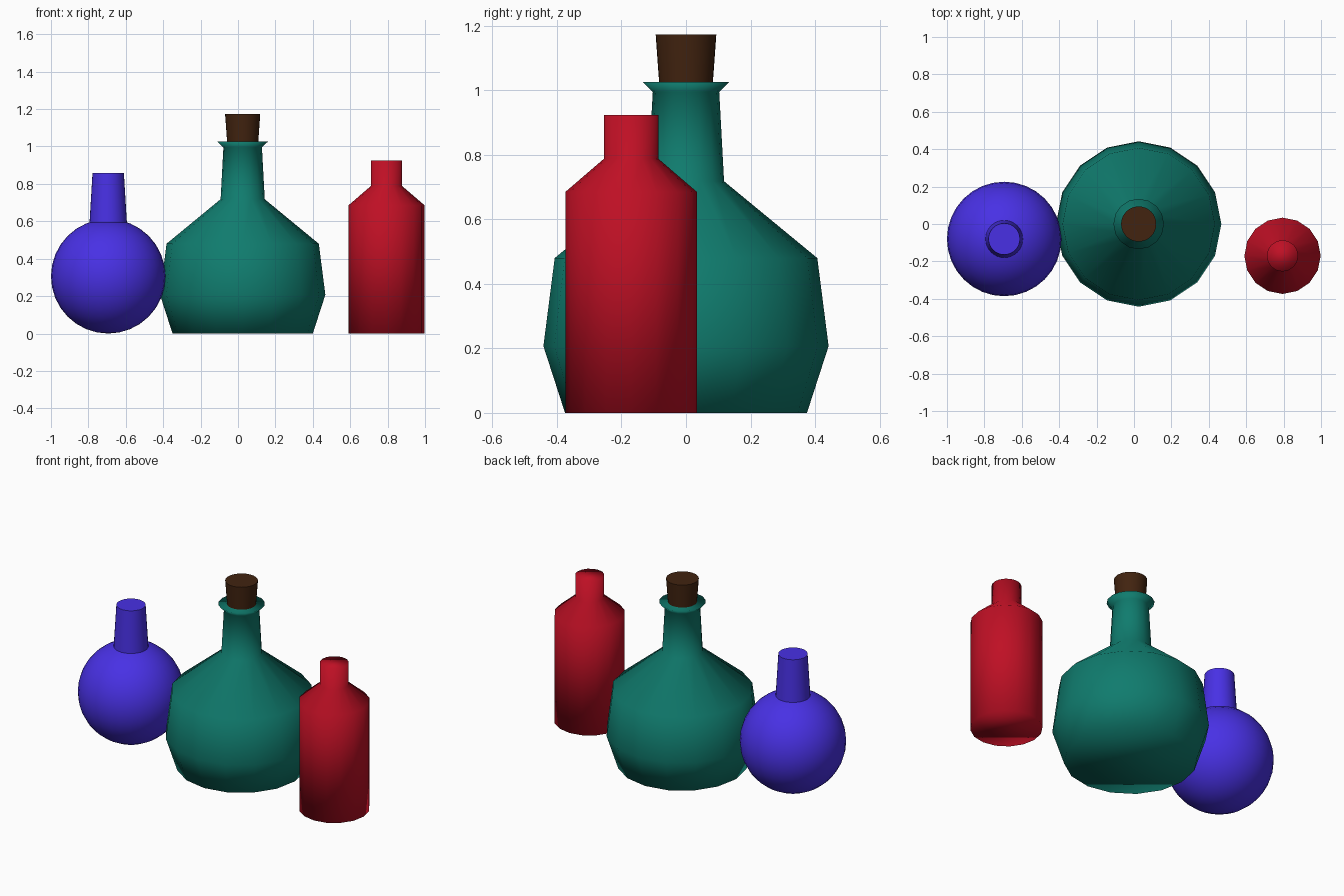
import bpy, bmesh
from math import cos, sin, pi, radians

cube = bpy.data.objects.get("Cube")
if cube:
    bpy.data.objects.remove(cube, do_unlink=True)


def make_material(name, rgb):
    mat = bpy.data.materials.new(name)
    mat.use_nodes = True
    mat.diffuse_color = (*rgb, 1)
    mat.node_tree.nodes["Principled BSDF"].inputs["Base Color"].default_value = (*rgb, 1)
    return mat


def lathe(name, profile, centre, sides, mat, sharp_angle=180):
    """Turn a (radius, height) profile into a closed solid."""
    bm = bmesh.new()
    rings = []
    for r, z in profile:
        rings.append([bm.verts.new((r * cos(2 * pi * i / sides), r * sin(2 * pi * i / sides), z))
                      for i in range(sides)])
    for low, high in zip(rings, rings[1:]):
        for i in range(sides):
            j = (i + 1) % sides
            bm.faces.new((low[i], low[j], high[j], high[i]))
    bm.faces.new(rings[0][::-1])
    bm.faces.new(rings[-1])
    mesh = bpy.data.meshes.new(name)
    bm.to_mesh(mesh)
    bm.free()
    obj = bpy.data.objects.new(name, mesh)
    obj.location = (*centre, 0)
    bpy.context.collection.objects.link(obj)
    finish(obj, mat, sharp_angle)
    return obj


def finish(obj, mat, sharp_angle):
    obj.data.materials.append(mat)
    bpy.ops.object.select_all(action='DESELECT')
    obj.select_set(True)
    bpy.context.view_layer.objects.active = obj
    if sharp_angle < 180:
        bpy.ops.object.shade_smooth_by_angle(angle=radians(sharp_angle))
    else:
        bpy.ops.object.shade_smooth()


teal = make_material("teal glass", (0.005, 0.2, 0.155))
red = make_material("red glass", (0.52, 0.005, 0.018))
violet = make_material("violet glass", (0.065, 0.03, 0.78))
brown = make_material("brown cork", (0.054, 0.017, 0.005))

# Large squat flask with flared lip
flask_at = (0.025, 0)
lathe("large_flask", [(0.375, 0), (0.442, 0.207), (0.407, 0.48), (0.118, 0.718),
                      (0.103, 0.995), (0.135, 1.026)], flask_at, 16, teal)
lathe("cork", [(0.083, 1.02), (0.094, 1.173)], flask_at, 32, brown, 40)

# Tall straight bottle
lathe("tall_bottle", [(0.204, 0), (0.204, 0.685), (0.084, 0.788), (0.084, 0.924)],
      (0.794, -0.17), 16, red)

# Round flask: ball body and tapered neck
ball_at = (-0.694, -0.08)
bpy.ops.mesh.primitive_uv_sphere_add(segments=32, ring_count=16, radius=0.306,
                                     location=(*ball_at, 0.306))
ball = bpy.context.object
ball.name = "round_flask_body"
finish(ball, violet, 180)
lathe("round_flask_neck", [(0.1, 0.59), (0.084, 0.857)], ball_at, 32, violet, 40)
